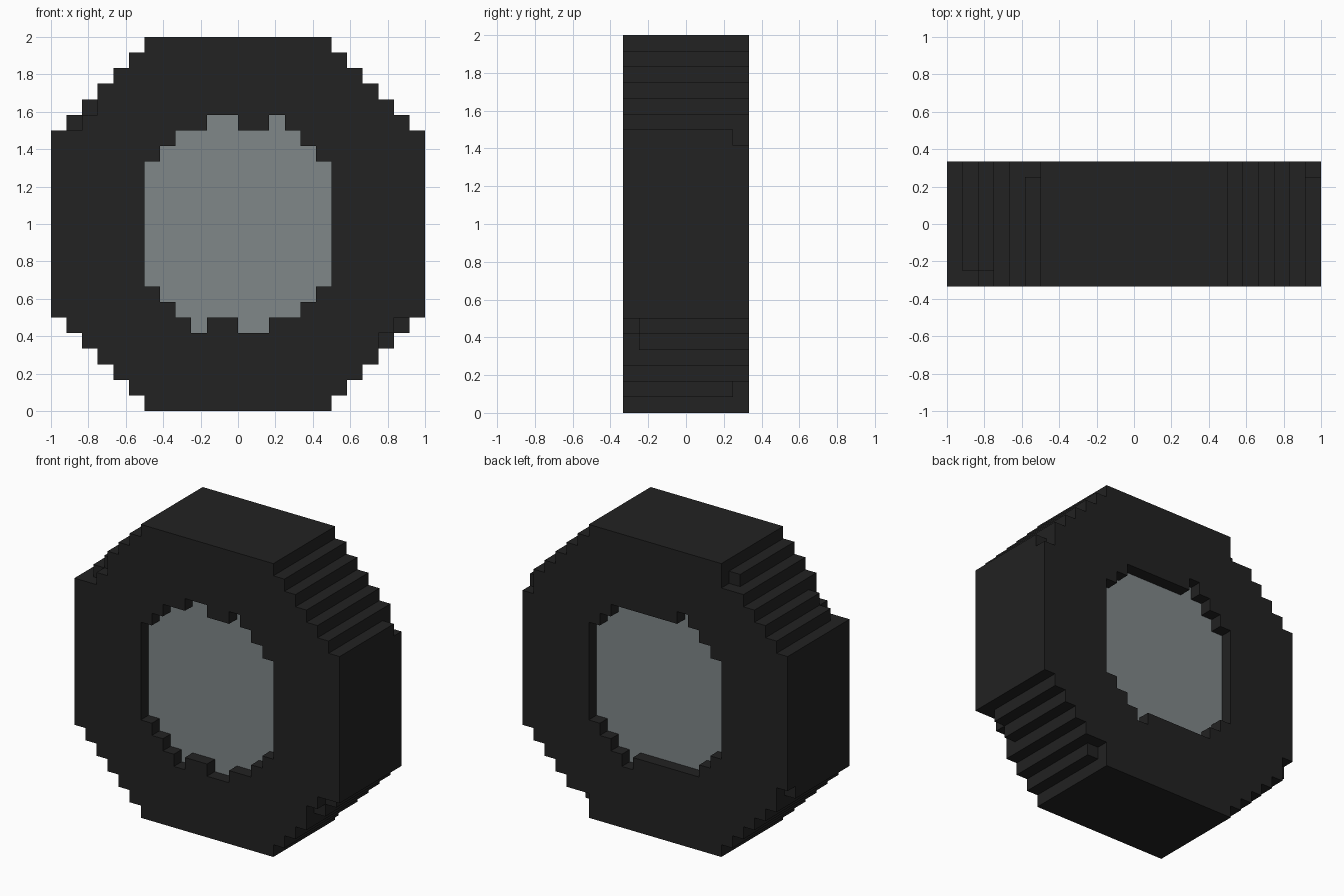
import bpy, bmesh

if "Cube" in bpy.data.objects:
    bpy.data.objects.remove(bpy.data.objects["Cube"])

U = 1 / 12  # block size: the wheel is 24 x 8 x 24 blocks


def material(name, rgb):
    m = bpy.data.materials.new(name)
    m.diffuse_color = (*rgb, 1)
    m.use_nodes = True
    m.node_tree.nodes["Principled BSDF"].inputs["Base Color"].default_value = m.diffuse_color
    return m


def with_half_turn(cells):
    """Add the copy of each (x, z) cell turned 180 degrees about the axle."""
    return set(cells) | {(-1 - x, 23 - z) for x, z in cells}


# Irregular blocks on each side (False = front, True = back)
CHIPS = {False: with_half_turn([(-11, 18), (-10, 19)]),
         True: with_half_turn([(-7, 22), (11, 17)])}
BUMPS = {False: with_half_turn([(-2, 18), (-1, 18), (2, 18)]),
         True: with_half_turn([(-3, 18)])}


def in_opening(x, z, back):
    k = min(z, 23 - z)
    half = min(k - 2, 6) if k >= 6 else 0
    return -half <= x < half or (x, z) in BUMPS[back]


def part_at(x, y, z):
    """Name of the part filling a block, or None for air."""
    if not (-4 <= y < 4 and 0 <= z < 24):
        return None
    half = min(6 + min(z, 23 - z), 12)
    if not -half <= x < half:
        return None
    back, outer = y >= 0, y in (-4, 3)
    if in_opening(x, z, back):
        return None if outer else "hub"
    if outer and (x, z) in CHIPS[back]:
        return None
    return "tyre"


def build(part, mat):
    """Skin the exposed sides of a part's blocks and merge flat areas."""
    bm = bmesh.new()
    verts = {}

    def vert(p):
        if p not in verts:
            verts[p] = bm.verts.new([c * U for c in p])
        return verts[p]

    for x in range(-12, 12):
        for y in range(-4, 4):
            for z in range(24):
                if part_at(x, y, z) != part:
                    continue
                for axis in range(3):
                    for side in (-1, 1):
                        n = [x, y, z]
                        n[axis] += side
                        if part_at(*n):
                            continue
                        ring = []
                        for i, j in ((0, 0), (1, 0), (1, 1), (0, 1)):
                            p = [x, y, z]
                            p[axis] += side > 0
                            p[(axis + 1) % 3] += i
                            p[(axis + 2) % 3] += j
                            ring.append(vert(tuple(p)))
                        bm.faces.new(ring if side > 0 else ring[::-1])

    bmesh.ops.dissolve_limit(bm, angle_limit=0.02, verts=bm.verts[:], edges=bm.edges[:])
    me = bpy.data.meshes.new(part)
    bm.to_mesh(me)
    bm.free()
    me.materials.append(mat)
    bpy.context.collection.objects.link(bpy.data.objects.new(part, me))


# Stepped tyre and recessed hub discs
build("tyre", material("black rubber", (0.016, 0.016, 0.016)))
build("hub", material("grey metal", (0.215, 0.242, 0.25)))
